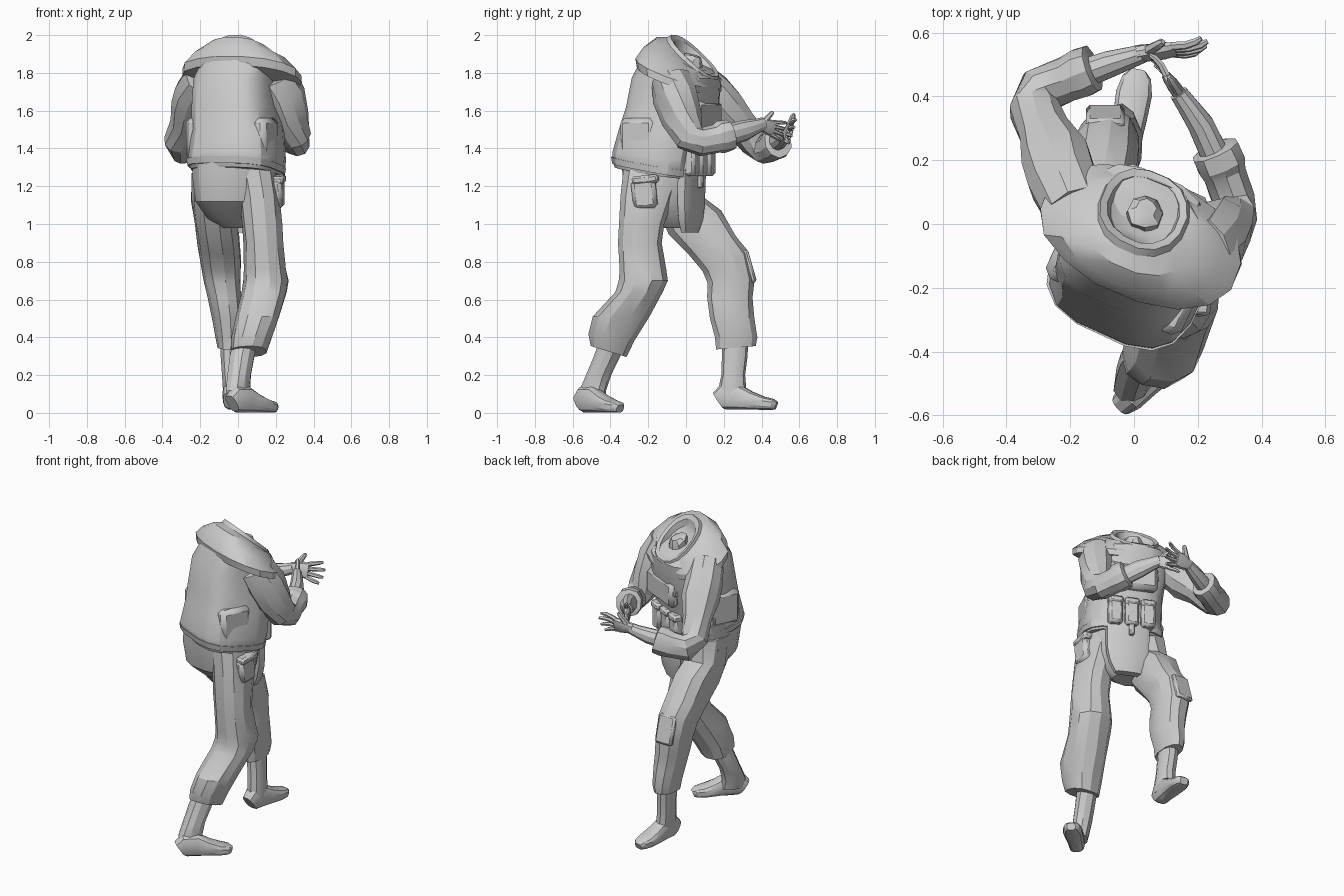
import bpy, bmesh, math, random
from mathutils import Vector, Matrix

random.seed(4)
if "Cube" in bpy.data.objects:
    bpy.data.objects.remove(bpy.data.objects["Cube"], do_unlink=True)

grey = bpy.data.materials.new("plain grey")
grey.use_nodes = True
grey.diffuse_color = (0.6, 0.6, 0.6, 1)
grey.node_tree.nodes["Principled BSDF"].inputs["Base Color"].default_value = (0.6, 0.6, 0.6, 1)
made = []
YAW = -25                                  # the upper body is twisted
SIDE = Vector((math.cos(math.radians(YAW)), math.sin(math.radians(YAW)), 0))
FRONT = Vector((-SIDE.y, SIDE.x, 0))


def finish(name, bm):
    bmesh.ops.recalc_face_normals(bm, faces=bm.faces)
    mesh = bpy.data.meshes.new(name)
    bm.to_mesh(mesh)
    bm.free()
    mesh.materials.append(grey)
    ob = bpy.data.objects.new(name, mesh)
    bpy.context.collection.objects.link(ob)
    made.append(ob)
    return ob


def loft(name, rings, sides, p=2.0, jitter=0.0):
    """Skin rings given as (centre, u axis, v axis), with capped ends."""
    bm = bmesh.new()
    loops = []
    for c, u, v in rings:
        loop = []
        for i in range(sides):
            a = math.tau * (i + 0.5) / sides
            ca, sa = math.cos(a), math.sin(a)
            ca = math.copysign(abs(ca) ** (2 / p), ca)
            sa = math.copysign(abs(sa) ** (2 / p), sa)
            k = 1 + random.uniform(-jitter, jitter)
            loop.append(bm.verts.new(c + (u * ca + v * sa) * k))
        loops.append(loop)
    for a, b in zip(loops, loops[1:]):
        for i in range(sides):
            j = (i + 1) % sides
            bm.faces.new((a[i], a[j], b[j], b[i]))
    bm.faces.new(loops[0])
    bm.faces.new(loops[-1])
    return finish(name, bm)


def stack(name, rows, sides=12, p=2.3, yaw=0, jitter=0.0):
    """Rows of x, y, z, half width, half depth and an optional forward tilt."""
    rings = []
    turn = Matrix.Rotation(math.radians(yaw), 3, 'Z')
    for x, y, z, w, d, *t in rows:
        t = math.radians(t[0] if t else 0)
        rings.append((Vector((x, y, z)), turn @ Vector((w, 0, 0)),
                      turn @ Vector((0, d * math.cos(t), d * math.sin(t)))))
    return loft(name, rings, sides, p, jitter)


def tube(name, rows, sides=10, up=(0, 0, 1), p=2.0, jitter=0.0):
    """Rows of x, y, z, radius across and radius along up, set square to the path."""
    pts = [Vector(r[:3]) for r in rows]
    rings = []
    for i, r in enumerate(rows):
        t = (pts[min(i + 1, len(pts) - 1)] - pts[max(i - 1, 0)]).normalized()
        b = t.cross(Vector(up)).normalized()
        rings.append((pts[i], b * r[3], b.cross(t) * r[-1]))
    return loft(name, rings, sides, p, jitter)


def box(name, at, size, yaw=0, tilt=0, bevel=0.012):
    bm = bmesh.new()
    bmesh.ops.create_cube(bm, size=1)
    bm.transform(Matrix.Translation(at) @ Matrix.Rotation(math.radians(yaw), 4, 'Z')
                 @ Matrix.Rotation(math.radians(tilt), 4, 'X')
                 @ Matrix.Diagonal((*size, 1)))
    ob = finish(name, bm)
    m = ob.modifiers.new("soft edges", 'BEVEL')
    m.width, m.segments = bevel, 1
    return ob


def foot(name, heel, along, base):
    d = Vector(along).normalized()
    rows = []
    for s, w, h in ((0, .038, .05), (.03, .048, .07), (.10, .05, .07),
                    (.17, .055, .05), (.24, .058, .036), (.29, .046, .03), (.31, .026, .022)):
        q = Vector(heel) + d * s
        rows.append((q.x, q.y, base + h, w, h))
    tube(name, rows, 12, p=2.8)


def hand(name, wrist, along, up, fan, k=1.0):
    d, wrist = Vector(along).normalized(), Vector(wrist)
    up = Vector(up)
    up = (up - d * up.dot(d)).normalized()
    n = d.cross(up)
    rows = [(*(wrist + d * s * k), t * k, w * k) for s, t, w in
            ((-.02, .024, .03), (.02, .023, .036), (.06, .022, .046), (.095, .016, .043))]
    tube(name + "_palm", rows, 10, up, 2.5)
    for i, length in enumerate((.08, .098, .105, .092)):
        off = (i - 1.5) * .024
        a = wrist + (d * .085 + up * off) * k
        f = (d + up * off * fan).normalized() * length * k
        rows = [(*(a + f * s + n * c * k), r * k) for s, c, r in
                ((0, 0, .013), (.45, .006, .012), (.8, .002, .011), (1, -.006, .007))]
        tube(f"{name}_finger_{i + 1}", rows, 6, up)
    a = wrist + (d * .02 + up * .025) * k
    f = (up * .85 + d * .55).normalized() * .08 * k
    tube(name + "_thumb", [(*(a + f * s), r * k) for s, r in
                           ((0, .018), (.5, .015), (.85, .013), (1, .007))], 6, n)


# Trousers
stack("trouser_seat", [(-.02, -.12, 1.36, .22, .22), (-.02, -.13, 1.25, .225, .205),
                       (-.025, -.125, 1.12, .205, .185), (-.015, -.09, 1.03, .15, .12),
                       (0, -.07, .98, .08, .07)], 14, 2.6, jitter=.01)
stack("left_trouser_leg", [
    (.09, -.16, 1.30, .11, .17), (.115, -.205, 1.15, .11, .145), (.128, -.235, 1.0, .108, .122),
    (.135, -.243, .90, .106, .118), (.145, -.23, .76, .114, .125), (.148, -.225, .70, .122, .13),
    (.14, -.25, .64, .12, .125), (.105, -.345, .51, .115, .15), (.075, -.395, .40, .108, .122, -8),
    (.058, -.41, .325, .095, .102, -17)], 11, 2.3, jitter=.025)
stack("right_trouser_leg", [
    (-.11, -.09, 1.27, .135, .17), (-.13, -.03, 1.12, .118, .13, 8), (-.115, .05, 1.01, .117, .155, 24),
    (-.1, .14, .89, .113, .135, 22), (-.09, .21, .80, .108, .135, 23), (-.083, .238, .70, .1, .125, 5),
    (-.07, .232, .61, .09, .122), (-.055, .243, .50, .083, .118), (-.05, .265, .40, .07, .112),
    (-.05, .265, .345, .06, .105, 5)], 11, 2.3, jitter=.025)
box("right_knee_patch", (-.09, .335, .775), (.12, .035, .18), 0, 16)
box("left_hip_pouch", (.21, -.22, 1.16), (.06, .13, .16), -8, 6, .02)
box("left_hip_pouch_flap", (.215, -.215, 1.235), (.064, .14, .045), -8, 6)
box("right_hip_pouch", (-.215, -.03, 1.15), (.05, .12, .15), -8, 8, .02)

# Boots
stack("left_boot_shaft", [(.04, -.39, .38, .06, .07), (.022, -.418, .30, .062, .07),
                          (.006, -.463, .20, .06, .066), (.0, -.493, .12, .056, .074),
                          (.01, -.49, .06, .048, .07)], 10, yaw=-35)
foot("left_foot", (-.032, -.56, 0), (.73, .68, 0), 0)
stack("right_boot_shaft", [(-.045, .262, .40, .05, .068), (-.042, .258, .30, .052, .068),
                           (-.035, .25, .20, .052, .063), (-.03, .245, .12, .052, .075),
                           (-.025, .25, .07, .047, .075)], 10)
foot("right_foot", (-.04, .172, 0), (.17, 1, 0), .015)

# Vest with a flared hem and narrow shoulders
stack("vest", [(-.01, -.145, 1.27, .23, .205, -9), (-.01, -.143, 1.31, .243, .226, -9),
               (-.005, -.14, 1.36, .24, .228, -6), (0, -.11, 1.50, .225, .226),
               (-.005, -.07, 1.62, .215, .228), (-.005, -.05, 1.77, .205, .222),
               (.02, -.04, 1.87, .18, .165, -20)], 16, 3.1, YAW, .012)
stack("waist_belt", [(-.01, -.143, 1.285, .243, .226, -10), (-.01, -.143, 1.32, .248, .232, -10)],
      16, 3.0, YAW)
mid = Vector((0, -.1, 0))


def on_vest(side, front, z):
    return mid + SIDE * side + FRONT * front + Vector((0, 0, z))


for s, label in ((-1, "right"), (1, "left")):
    box(label + "_side_pouch", on_vest(s * .195, -.075, 1.45), (.08, .2, .22), YAW, 0, .025)
    box(label + "_shoulder_strap", on_vest(s * .13, .2, 1.66), (.06, .05, .2), YAW, 12)

# Front equipment
for i in (-1, 0, 1):
    box(f"front_pouch_{i + 2}", on_vest(i * .1, .185, 1.34), (.085, .075, .17), YAW, 0, .015)
    box(f"front_pouch_flap_{i + 2}", on_vest(i * .1, .19, 1.41), (.09, .08, .045), YAW)
box("chest_panel", on_vest(0, .225, 1.57), (.3, .07, .17), YAW, 0, .025)
stack("groin_flap", [(.075, .03, 1.29, .135, .04), (.075, .028, 1.10, .13, .036),
                     (.07, .025, 1.02, .115, .034), (.065, .02, .955, .08, .024)], 10, 4, YAW)
box("buckle_tab", on_vest(0, .195, 1.235), (.03, .03, .09), YAW, 0, .006)

# Shoulder cape, high at the back, rising into the open tilted collar
stack("shoulder_cape", [
    (.02, -.035, 1.75, .25, .16, -22), (.022, -.038, 1.765, .332, .205, -22),
    (.022, -.038, 1.805, .33, .212, -23), (.02, -.035, 1.865, .262, .19, -26),
    (.025, -.005, 1.893, .185, .178, -34), (.03, .035, 1.875, .145, .175, -41),
    (.03, .047, 1.89, .138, .166, -43), (.03, .045, 1.882, .115, .14, -43),
    (.03, .035, 1.845, .105, .125, -43), (.03, .03, 1.83, .07, .09, -43)], 16, 2.2, YAW + 2, .012)
stack("neck_stub", [(.035, .02, 1.80, .06, .07, -35), (.035, .04, 1.87, .055, .065, -35),
                    (.04, .05, 1.89, .03, .03, -20)], 8, 2, YAW, .1)

# Arms in rolled sleeves
tube("left_sleeve", [(.2, -.085, 1.77, .1, .11), (.24, -.06, 1.68, .11, .12), (.272, -.02, 1.56, .097, .11),
                     (.31, .02, 1.46, .078, .088), (.312, .08, 1.435, .07, .075),
                     (.285, .16, 1.452, .07, .076), (.275, .185, 1.46, .08, .088),
                     (.254, .232, 1.473, .078, .084), (.251, .238, 1.475, .055, .06)],
     10, p=2.2, jitter=.035)
tube("left_forearm", [(.275, .17, 1.455, .048, .06), (.21, .31, 1.495, .043, .056),
                      (.165, .375, 1.518, .034, .04), (.14, .41, 1.53, .03, .036)], 10)
hand("left_hand", (.152, .395, 1.526), (-.46, .62, -.2), (0, .1, 1), 6, .93)
tube("right_sleeve", [(-.18, .04, 1.77, .1, .11), (-.225, .14, 1.69, .11, .115),
                      (-.243, .2, 1.62, .112, .115), (-.275, .28, 1.53, .085, .092),
                      (-.313, .36, 1.44, .08, .085), (-.292, .42, 1.4, .078, .082),
                      (-.21, .455, 1.412, .072, .082), (-.165, .475, 1.425, .08, .09),
                      (-.13, .487, 1.435, .076, .086), (-.125, .489, 1.436, .05, .055)],
     10, p=2.2, jitter=.035)
tube("right_forearm", [(-.2, .455, 1.425, .05, .055), (-.08, .5, 1.45, .044, .05),
                       (-.01, .522, 1.47, .035, .038), (.03, .535, 1.485, .03, .035)], 10)
hand("right_hand", (.03, .535, 1.485), (.97, .12, .03), (0, .3, 1), 8, 1.08)

# Smooth shading with sharp creases kept
bpy.ops.object.select_all(action='DESELECT')
for ob in made:
    ob.select_set(True)
bpy.context.view_layer.objects.active = made[0]
bpy.ops.object.shade_smooth_by_angle(angle=math.radians(28))
